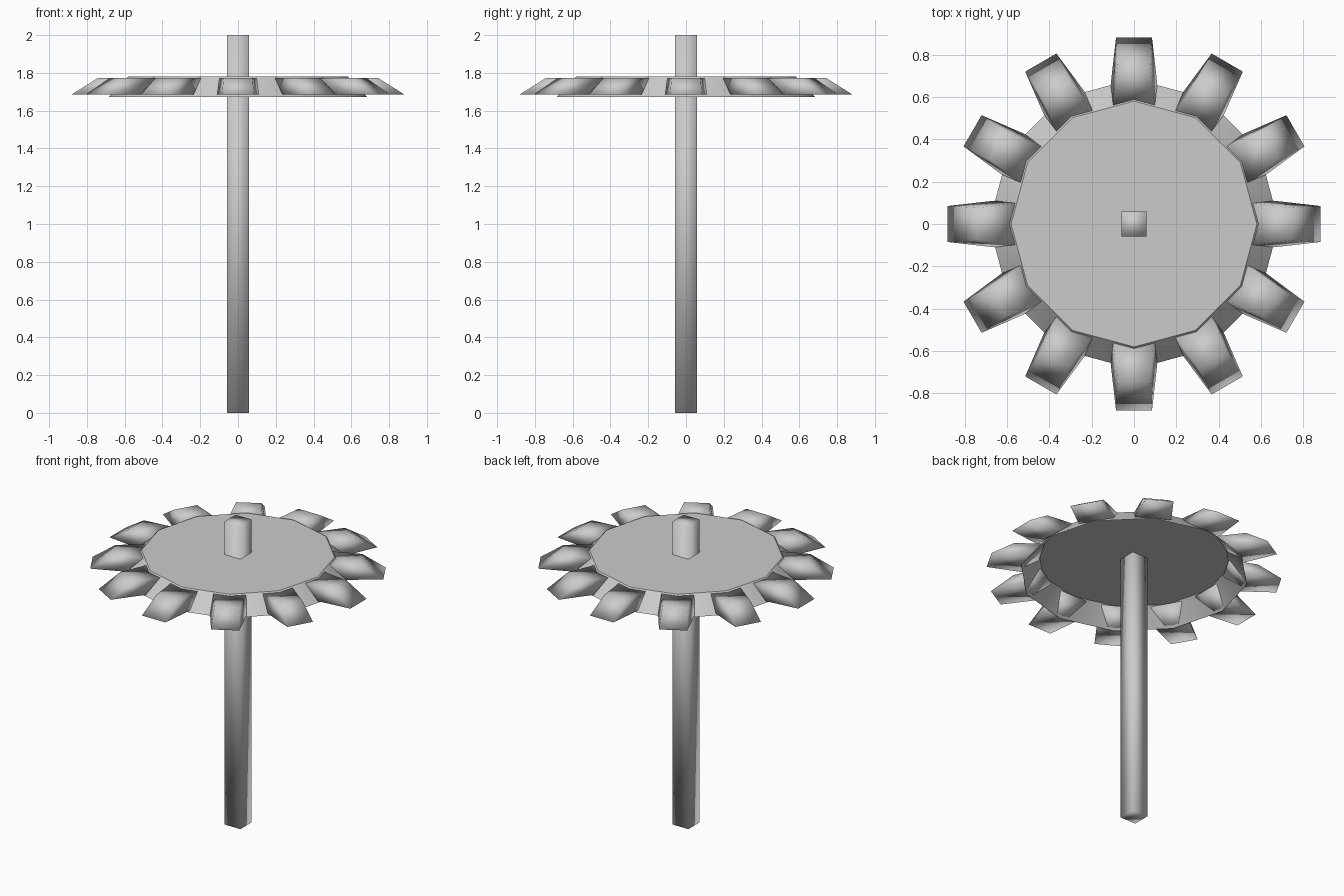
import bpy, bmesh
from math import cos, sin, pi

cube = bpy.data.objects.get("Cube")
if cube:
    bpy.data.objects.remove(cube, do_unlink=True)

SIDES = 12
GREY = (0.6, 0.6, 0.6, 1)
mat = bpy.data.materials.new("plain grey")
mat.use_nodes = True
mat.diffuse_color = GREY
mat.node_tree.nodes["Principled BSDF"].inputs["Base Color"].default_value = GREY


def build(name, rings, caps=(), smooth=True):
    """Loft closed rings of points, optionally capping the first or last."""
    bm = bmesh.new()
    loops = [[bm.verts.new(p) for p in ring] for ring in rings]
    n = len(rings[0])
    for a, b in zip(loops, loops[1:]):
        for i in range(n):
            j = (i + 1) % n
            bm.faces.new((a[i], a[j], b[j], b[i]))
    for k in caps:
        bm.faces.new(loops[k] if k else loops[k][::-1])
    for f in bm.faces:
        f.smooth = smooth
    me = bpy.data.meshes.new(name)
    bm.to_mesh(me)
    bm.free()
    me.materials.append(mat)
    ob = bpy.data.objects.new(name, me)
    bpy.context.collection.objects.link(ob)
    return ob


def circle(r, z):
    return [(r * cos(2 * pi * i / SIDES), r * sin(2 * pi * i / SIDES), z)
            for i in range(SIDES)]


def square(h, z):
    return [(-h, -h, z), (h, -h, z), (h, h, z), (-h, h, z)]


def tooth_ring(r_in, w_in, r_out, w_out, z):
    return [(r_in, -w_in, z), (r_out, -w_out, z), (r_out, w_out, z), (r_in, w_in, z)]


# Square shaft through the wheel
build("shaft", [square(0.058, 0), square(0.058, 2)], caps=(0, -1))

# Hollow wheel: sloping rim, open below, with a flat plate on top
build("wheel_rim", [circle(0.685, 1.672), circle(0.58, 1.782)])
build("wheel_plate", [circle(0.58, 1.782)], caps=(-1,), smooth=False)

# Teeth with sloping ends, one on each corner of the rim
for i in range(SIDES):
    tooth = build(f"tooth_{i + 1}", [
        tooth_ring(0.66, 0.11, 0.88, 0.085, 1.686),
        tooth_ring(0.56, 0.098, 0.74, 0.076, 1.774)], caps=(0, -1))
    tooth.rotation_euler.z = 2 * pi * i / SIDES
